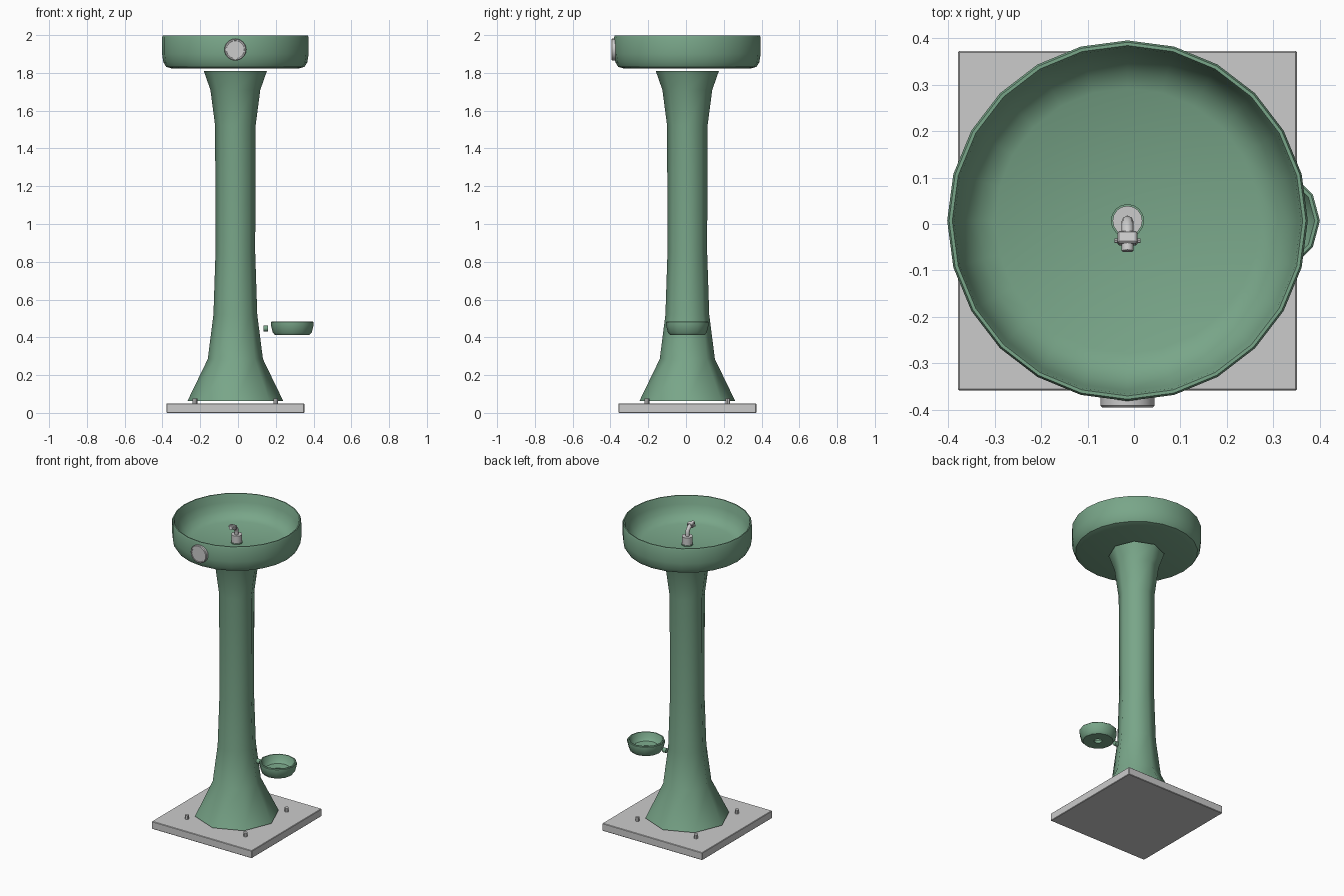
import bpy, bmesh
from math import sin, cos, pi, radians
from mathutils import Vector, Matrix

if "Cube" in bpy.data.objects:
    bpy.data.objects.remove(bpy.data.objects["Cube"])

CX, CY = -0.014, 0.007   # axis of the column and basin

green = bpy.data.materials.new("green_enamel")
green.diffuse_color = (0.19, 0.38, 0.25, 1)
green.use_nodes = True
green.node_tree.nodes["Principled BSDF"].inputs["Base Color"].default_value = green.diffuse_color


def finish(name, bm, mat=None, angle=None):
    bmesh.ops.recalc_face_normals(bm, faces=bm.faces)
    me = bpy.data.meshes.new(name)
    bm.to_mesh(me)
    bm.free()
    ob = bpy.data.objects.new(name, me)
    bpy.context.collection.objects.link(ob)
    if mat:
        me.materials.append(mat)
    if angle:
        bpy.ops.object.select_all(action='DESELECT')
        ob.select_set(True)
        bpy.context.view_layer.objects.active = ob
        bpy.ops.object.shade_smooth_by_angle(angle=radians(angle))
    return ob


def lathe(name, profile, sides, center, mat=None, angle=35, closed=False, matrix=None):
    """Revolve (radius, height) points about z; r = 0 makes a pole."""
    bm = bmesh.new()
    rings = []
    for r, z in profile:
        n = sides if r > 0 else 1
        rings.append([bm.verts.new((r * cos(2 * pi * i / sides), r * sin(2 * pi * i / sides), z))
                      for i in range(n)])
    pairs = list(zip(rings, rings[1:]))
    if closed:
        pairs.append((rings[-1], rings[0]))
    for a, b in pairs:
        for i in range(sides):
            j = (i + 1) % sides
            quad = [a[i % len(a)], a[j % len(a)], b[j % len(b)], b[i % len(b)]]
            bm.faces.new(list(dict.fromkeys(quad)))
    if matrix:
        bm.transform(matrix)
    bm.transform(Matrix.Translation(center))
    return finish(name, bm, mat, angle)


def rod(name, a, b, r, sides=12, mat=None):
    a, b = Vector(a), Vector(b)
    d = b - a
    m = d.to_track_quat('Z', 'Y').to_matrix().to_4x4()
    return lathe(name, [(0, 0), (r, 0), (r, d.length), (0, d.length)], sides, a, mat, matrix=m)


def box(name, center, size, bevel, tilt=0):
    bm = bmesh.new()
    bmesh.ops.create_cube(bm, size=1)
    bm.transform(Matrix.Diagonal((*size, 1)))
    bmesh.ops.bevel(bm, geom=bm.edges[:], offset=bevel, segments=1, affect='EDGES')
    bm.transform(Matrix.Translation(center) @ Matrix.Rotation(tilt, 4, 'X'))
    return finish(name, bm)


# Base plate and anchor bolts
box("base_plate", (CX, CY, 0.025), (0.73, 0.73, 0.05), 0.003)
for i, (sx, sy) in enumerate([(-1, -1), (1, -1), (1, 1), (-1, 1)]):
    rod(f"anchor_bolt_{i + 1}", (CX + sx * 0.214, CY + sy * 0.214, 0.045),
        (CX + sx * 0.214, CY + sy * 0.214, 0.075), 0.013, 8)

# Eight-sided flared pedestal
lathe("pedestal", [(0, 0.062), (0.254, 0.062), (0.146, 0.285), (0.116, 0.52), (0.105, 0.85),
                   (0.107, 1.52), (0.132, 1.71), (0.167, 1.81), (0, 1.81)],
      8, (CX, CY, 0), green, 50)

# Basin with rounded underside and hollow bowl
lathe("basin", [(0, 1.823), (0.335, 1.823), (0.366, 1.832), (0.381, 1.856), (0.388, 1.9),
                (0.388, 1.988), (0.384, 1.998), (0.377, 1.998), (0.373, 1.988), (0.366, 1.945),
                (0.347, 1.9), (0.32, 1.87), (0.285, 1.854), (0, 1.85)],
      24, (CX, CY, 0), green)

# Push button on the front of the basin
lathe("push_button", [(0, -0.012), (0.058, -0.012), (0.058, 0.006), (0.054, 0.01), (0.048, 0.01),
                      (0.047, 0.008), (0, 0.008)],
      24, (CX, -0.385, 1.923), matrix=Matrix.Rotation(pi / 2, 4, 'X'))

# Bubbler: base collar, curved pipe, spout head
lathe("bubbler_flange", [(0, 1.848), (0.036, 1.848), (0.036, 1.856), (0, 1.856)],
      16, (CX, CY, 0), green)
rod("bubbler_base", (CX, CY, 1.85), (CX, CY, 1.905), 0.032, 16)
cu = bpy.data.curves.new("bubbler_pipe", 'CURVE')
cu.dimensions = '3D'
cu.bevel_depth = 0.013
cu.bevel_resolution = 2
cu.use_fill_caps = True
sp = cu.splines.new('POLY')
path = [(0.005, 1.9), (0.005, 1.925), (0.0, 1.943), (-0.014, 1.956), (-0.03, 1.964), (-0.058, 1.97)]
sp.points.add(len(path) - 1)
for p, (y, z) in zip(sp.points, path):
    p.co = (CX, y, z, 1)
pipe = bpy.data.objects.new("bubbler_pipe", cu)
bpy.context.collection.objects.link(pipe)
box("bubbler_head", (CX, -0.031, 1.965), (0.042, 0.026, 0.028), 0.003, radians(-15))
rod("bubbler_pin", (CX - 0.028, -0.036, 1.964), (CX + 0.028, -0.036, 1.964), 0.005, 8)

# Low pet bowl with drain hole, and its support stub
lathe("pet_bowl", [(0.024, 0.413), (0.092, 0.413), (0.103, 0.425), (0.113, 0.465), (0.113, 0.48),
                   (0.109, 0.484), (0.102, 0.484), (0.098, 0.475), (0.09, 0.45), (0.075, 0.436),
                   (0.024, 0.43)],
      12, (0.287, CY, 0), green, closed=True)
rod("pet_bowl_support", (0.135, CY, 0.447), (0.16, CY, 0.447), 0.015, 12, green)
